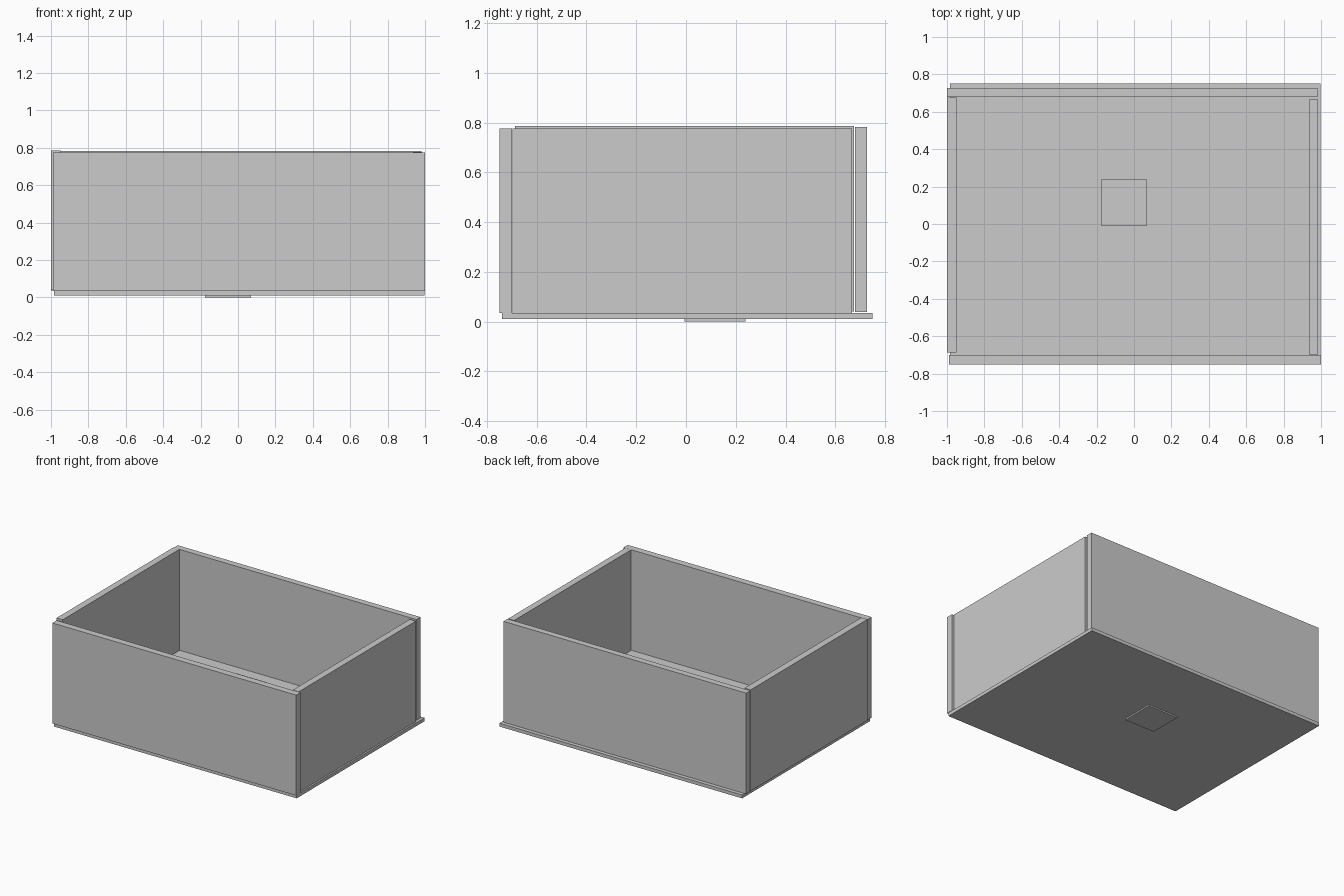
import bpy
from mathutils import Matrix, Vector
import bmesh

if "Cube" in bpy.data.objects:
    bpy.data.objects.remove(bpy.data.objects["Cube"])


def box(name, x, y, z):
    """Axis-aligned box from (min, max) ranges."""
    lo, hi = Vector((x[0], y[0], z[0])), Vector((x[1], y[1], z[1]))
    bm = bmesh.new()
    bmesh.ops.create_cube(bm, size=1.0, matrix=Matrix.Diagonal((*(hi - lo), 1)))
    mesh = bpy.data.meshes.new(name)
    bm.to_mesh(mesh)
    bm.free()
    obj = bpy.data.objects.new(name, mesh)
    obj.location = (lo + hi) / 2
    bpy.context.collection.objects.link(obj)
    return obj


# Floor panel
box("base_panel", (-0.983, 0.997), (-0.74, 0.75), (0.01, 0.035))

# Four slightly misaligned walls
box("front_wall", (-0.99, 1.0), (-0.75, -0.70), (0.035, 0.776))
box("back_wall", (-1.0, 0.98), (0.68, 0.727), (0.038, 0.782))
box("left_wall", (-1.0, -0.95), (-0.687, 0.675), (0.04, 0.786))
box("right_wall", (0.936, 0.985), (-0.698, 0.666), (0.035, 0.777))

# Small cube inside, poking just through the floor
box("inner_cube", (-0.176, 0.07), (-0.007, 0.239), (0.0, 0.243))
